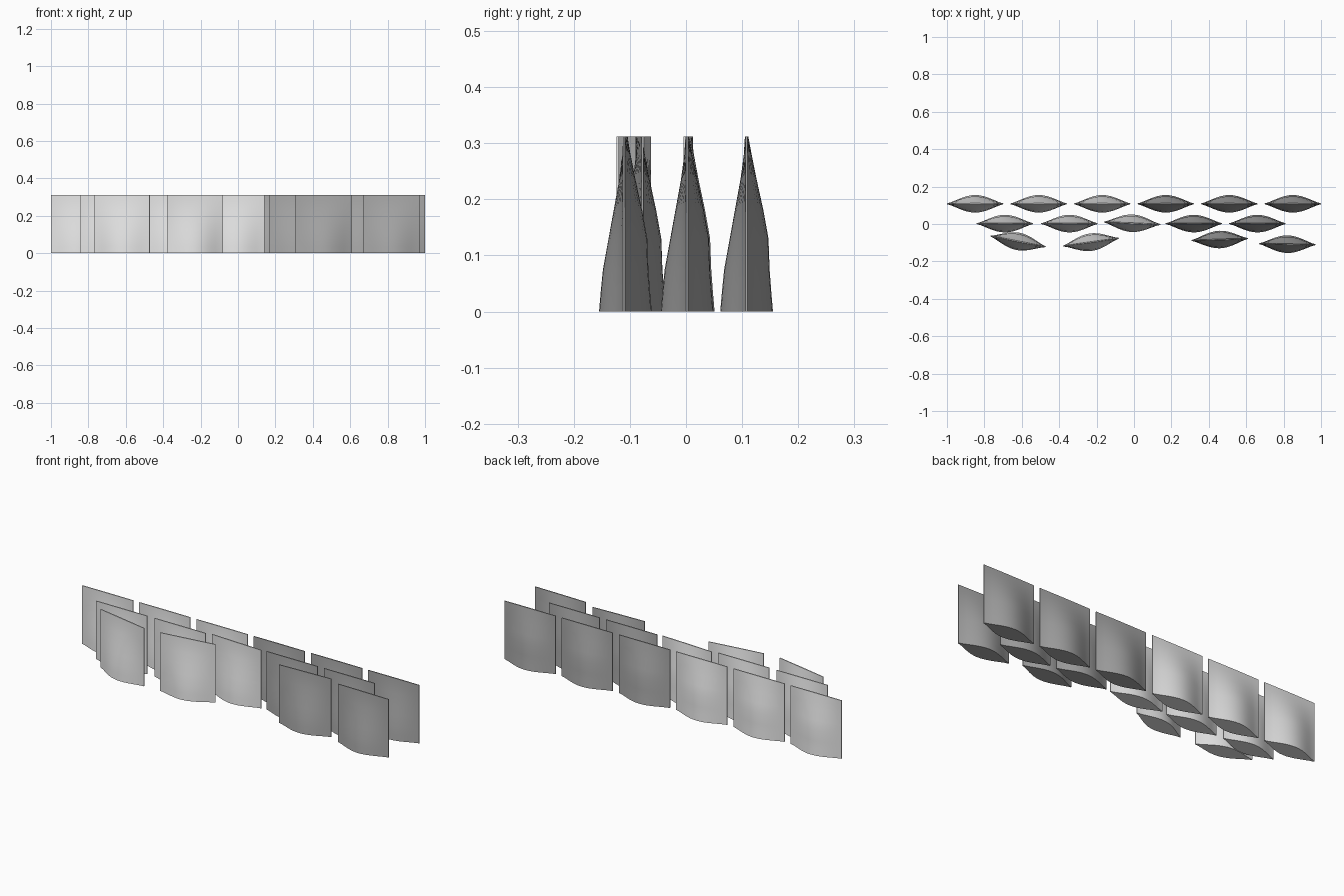
import bpy, bmesh, math

cube = bpy.data.objects.get("Cube")
if cube:
    bpy.data.objects.remove(cube, do_unlink=True)


def make_material(name, value):
    mat = bpy.data.materials.new(name)
    mat.use_nodes = True
    colour = (value, value, value, 1)
    mat.diffuse_color = colour
    mat.node_tree.nodes["Principled BSDF"].inputs["Base Color"].default_value = colour
    return mat


light = make_material("light grey", 0.78)
dark = make_material("dark grey", 0.39)

HALF_WIDTH = 0.151
SEAM = 0.002
COLUMNS = 14
# Height, front bulge and back bulge of the pouch side profile
PROFILE = [(0, .045, .045), (.035, .042, .042), (.075, .038, .039),
           (.13, .028, .037), (.18, .019, .028), (.235, .009, .016),
           (.28, .003, .007), (.312, .001, .001)]


def bulge(u):
    # Rounded middle that flares out into thin side seams
    return math.cos(u * math.pi / 2) ** 1.3 if abs(u) < 1 else 0


def pouch_mesh(name, mat):
    bm = bmesh.new()
    us = [-1 + 2 * i / COLUMNS for i in range(COLUMNS + 1)]
    rings = []
    for z, front, back in PROFILE:
        ring = [bm.verts.new((u * HALF_WIDTH, -SEAM - front * bulge(u), z)) for u in us]
        ring += [bm.verts.new((u * HALF_WIDTH, SEAM + back * bulge(u), z)) for u in reversed(us)]
        rings.append(ring)
    count = len(rings[0])
    for low, high in zip(rings, rings[1:]):
        for i in range(count):
            j = (i + 1) % count
            bm.faces.new((low[i], low[j], high[j], high[i]))
    # Flat base and thin top edge
    for ring in (rings[0], rings[-1]):
        for i in range(COLUMNS):
            bm.faces.new((ring[i], ring[i + 1], ring[-2 - i], ring[-1 - i]))
    bmesh.ops.recalc_face_normals(bm, faces=bm.faces)
    mesh = bpy.data.meshes.new(name)
    bm.to_mesh(mesh)
    bm.free()
    mesh.materials.append(mat)
    return mesh


light_mesh = pouch_mesh("light_pouch", light)
dark_mesh = pouch_mesh("dark_pouch", dark)

# Rows of pouches: x, y, turn in degrees
rows = {
    "back": [(-0.849 + 0.3396 * i, 0.108, 0) for i in range(6)],
    "middle": [(-0.69, 0.002, 0), (-0.345, 0.002, 0), (-0.01, 0.004, -2.5),
               (0.32, 0.002, 0), (0.66, 0.002, 0)],
    "front": [(-0.62, -0.093, -11), (-0.23, -0.097, 8),
              (0.458, -0.083, 2), (0.82, -0.108, -1)],
}

bpy.ops.object.select_all(action="DESELECT")
for row, places in rows.items():
    for number, (x, y, turn) in enumerate(places, 1):
        mesh = light_mesh if x < 0 else dark_mesh
        pouch = bpy.data.objects.new(f"{row}_pouch_{number}", mesh.copy())
        pouch.location = (x, y, 0)
        pouch.rotation_euler.z = math.radians(turn)
        bpy.context.collection.objects.link(pouch)
        pouch.select_set(True)
        bpy.context.view_layer.objects.active = pouch
bpy.ops.object.shade_smooth_by_angle(angle=math.radians(40))
